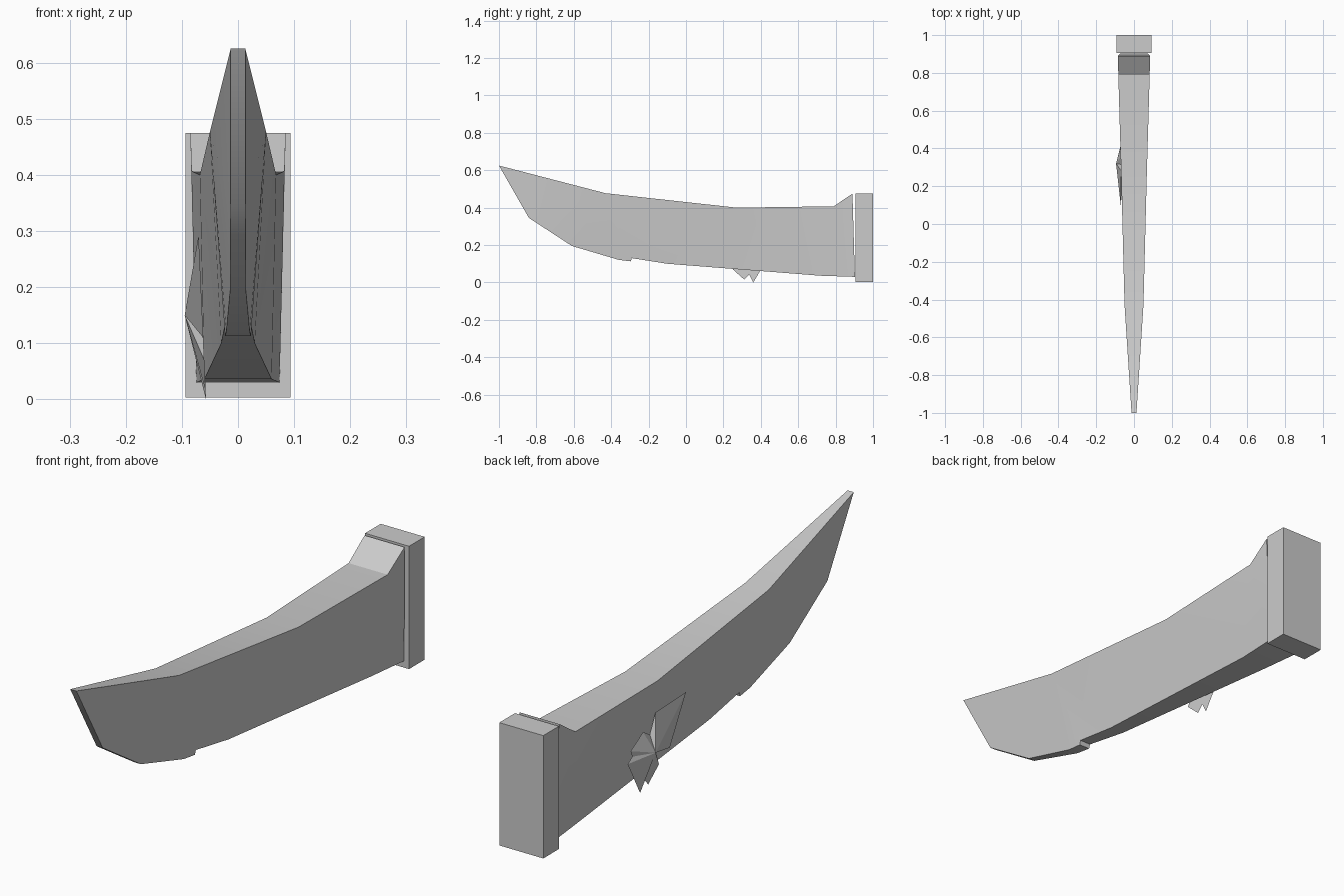
import bpy
import bmesh
from math import radians

cube = bpy.data.objects.get("Cube")
if cube:
    bpy.data.objects.remove(cube, do_unlink=True)

# Single plain grey
grey = bpy.data.materials.new("plain grey")
grey.use_nodes = True
colour = (0.6, 0.6, 0.6, 1)
grey.diffuse_color = colour
grey.node_tree.nodes["Principled BSDF"].inputs["Base Color"].default_value = colour


def finish(name, bm, smooth=False):
    bmesh.ops.recalc_face_normals(bm, faces=bm.faces)
    mesh = bpy.data.meshes.new(name)
    bm.to_mesh(mesh)
    bm.free()
    mesh.materials.append(grey)
    obj = bpy.data.objects.new(name, mesh)
    bpy.context.collection.objects.link(obj)
    if smooth:
        bpy.ops.object.select_all(action="DESELECT")
        obj.select_set(True)
        bpy.context.view_layer.objects.active = obj
        bpy.ops.object.shade_smooth_by_angle(angle=radians(32))
    return obj


# Curved blade: outline points as (y, z, half width), mirrored across x
spine = [(-1, .625, .013), (-.43, .477, .05), (.27, .4, .068),
         (.79, .407, .083), (.89, .475, .085)]
edge = [(.903, .03, .074), (.72, .036, .06), (-.1, .1, .03),
        (-.29, .13, .024), (-.295, .113, .023), (-.36, .121, .021),
        (-.61, .195, .014), (-.84, .345, .013)]
outline = spine + edge
bm = bmesh.new()
left = [bm.verts.new((w, y, z)) for y, z, w in outline]
right = [bm.verts.new((-w, y, z)) for y, z, w in outline]
sides = [bm.faces.new(left), bm.faces.new(right[::-1])]
for i in range(len(outline)):
    j = (i + 1) % len(outline)
    bm.faces.new((left[i], right[i], right[j], left[j]))
bmesh.ops.triangulate(bm, faces=sides)
finish("blade", bm, smooth=True)

# Rectangular end block
bm = bmesh.new()
bmesh.ops.create_cube(bm, size=1)
for v in bm.verts:
    v.co.x *= .187
    v.co.y = .9525 + v.co.y * .095
    v.co.z = .239 + v.co.z * .472
finish("end_block", bm)

# Faceted splinter ornament on the right face, fanned around a raised point
star = [(.1, .293), (.285, .285), (.315, .21), (.357, .236), (.43, .19),
        (.418, .164), (.445, .145), (.36, 0), (.337, .043), (.312, .015),
        (.25, .07), (.272, .125), (.187, .11)]
bm = bmesh.new()
apex = bm.verts.new((-.095, .32, .15))
rim = [bm.verts.new((-.057 - .045 * z, y, z)) for y, z in star]
for a, b in zip(rim, rim[1:] + rim[:1]):
    bm.faces.new((apex, a, b))
bm.faces.new(rim)
finish("side_ornament", bm)
